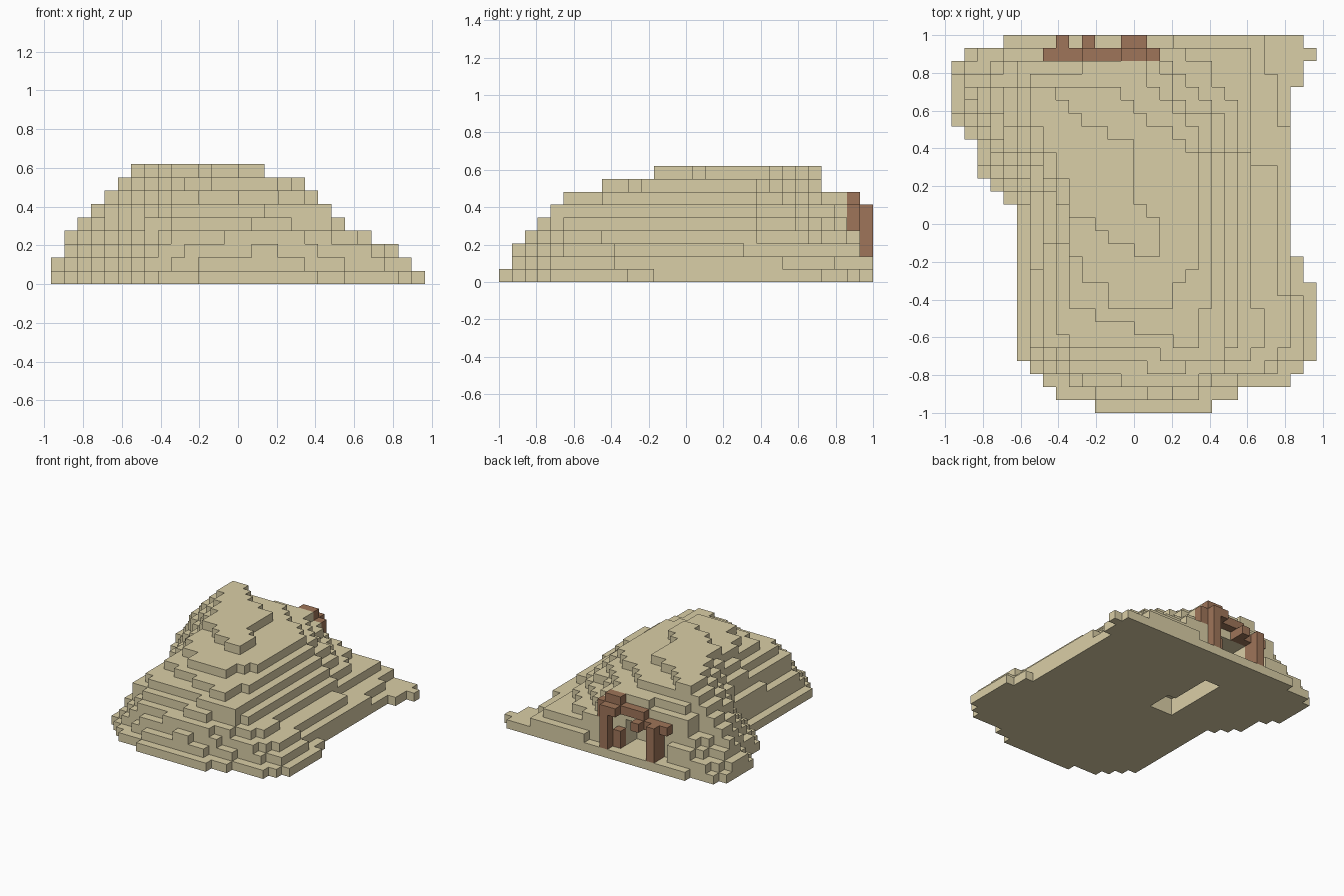
import bpy
import bmesh
from mathutils import Vector

default_cube = bpy.data.objects.get("Cube")
if default_cube:
    bpy.data.objects.remove(default_cube, do_unlink=True)

CELL = 2 / 29
ORIGIN = Vector((-14 * CELL, -1, 0))


def make_material(name, color):
    material = bpy.data.materials.new(name)
    material.use_nodes = True
    material.diffuse_color = color
    material.node_tree.nodes["Principled BSDF"].inputs["Base Color"].default_value = color
    return material


def box_cells(xs, ys, zs):
    """All grid cells inside half-open ranges."""
    return {(x, y, z) for x in range(*xs) for y in range(*ys) for z in range(*zs)}


def build_blocks(name, cells, material):
    """Skin a set of grid cells with their exposed faces only."""
    bm = bmesh.new()
    corners = {}

    def corner(position):
        key = tuple(position)
        if key not in corners:
            corners[key] = bm.verts.new(ORIGIN + Vector(key) * CELL)
        return corners[key]

    for cell in sorted(cells):
        for axis in range(3):
            for side in (0, 1):
                neighbour = list(cell)
                neighbour[axis] += 2 * side - 1
                if tuple(neighbour) in cells:
                    continue
                u, v = (axis + 1) % 3, (axis + 2) % 3
                loop = []
                for du, dv in ((0, 0), (1, 0), (1, 1), (0, 1)):
                    point = list(cell)
                    point[axis] += side
                    point[u] += du
                    point[v] += dv
                    loop.append(corner(point))
                bm.faces.new(loop if side else loop[::-1])
    mesh = bpy.data.meshes.new(name)
    bm.to_mesh(mesh)
    bm.free()
    mesh.materials.append(material)
    model = bpy.data.objects.new(name, mesh)
    bpy.context.collection.objects.link(model)
    return model


sand = make_material("sandstone", (0.70, 0.62, 0.385, 1))
wood = make_material("brown timber", (0.345, 0.178, 0.1, 1))

# Hill terraces: each level grows from a first row through spans of (end row, left, right)
heights = {}


def terrace(level, first_row, spans):
    row = first_row
    for end, left, right in spans:
        for y in range(row, end):
            for x in range(left, right):
                heights[x, y] = max(heights.get((x, y), 0), level)
        row = end


# Broad base
terrace(1, 0, [(1, 11, 20), (2, 8, 22), (3, 7, 26), (4, 6, 27), (10, 5, 28),
               (12, 5, 27), (16, 5, 26), (17, 4, 26), (18, 3, 26), (21, 2, 26),
               (22, 1, 26), (25, 0, 26), (27, 0, 27), (28, 1, 28), (29, 4, 27)])
terrace(2, 1, [(2, 11, 19), (3, 9, 22), (4, 7, 25), (9, 6, 27), (16, 6, 26),
               (17, 5, 26), (18, 4, 26), (19, 3, 26), (22, 2, 26), (23, 1, 25),
               (26, 0, 25), (27, 1, 24), (28, 2, 7)])
# Ledges beside the gateway
terrace(2, 27, [(28, 15, 24), (29, 17, 24)])
terrace(3, 27, [(28, 15, 23)])
# Lower slopes
terrace(3, 1, [(2, 15, 17), (3, 10, 20), (4, 8, 24), (5, 7, 25), (9, 6, 26),
               (17, 6, 25), (18, 5, 25), (19, 4, 25), (21, 3, 23), (23, 2, 23),
               (26, 1, 23), (27, 3, 23), (28, 4, 7)])
terrace(4, 2, [(3, 13, 19), (4, 9, 21), (5, 8, 23), (8, 7, 24), (11, 7, 23),
               (18, 6, 23), (19, 5, 23), (20, 4, 23), (22, 3, 22), (23, 2, 22),
               (24, 2, 22), (25, 1, 21), (26, 3, 20), (27, 4, 20)])
terrace(4, 27, [(28, 15, 18)])
# Middle slopes
terrace(5, 3, [(4, 15, 18), (5, 9, 21), (17, 7, 22), (19, 6, 22), (20, 5, 22),
               (21, 4, 21), (23, 3, 21), (24, 2, 20), (25, 2, 19), (26, 5, 18),
               (27, 5, 17)])
terrace(6, 4, [(5, 16, 21), (6, 9, 21), (13, 8, 21), (17, 7, 21), (19, 6, 21),
               (20, 5, 21), (23, 4, 20), (24, 3, 18), (25, 3, 17),
               (26, 5, 17), (27, 5, 16)])
# Upper slopes
terrace(7, 5, [(6, 17, 19), (7, 14, 19), (8, 11, 19), (13, 9, 20), (17, 8, 20),
               (19, 7, 20), (20, 6, 20), (22, 5, 19), (23, 4, 18), (24, 4, 17),
               (25, 4, 16), (26, 6, 15), (27, 10, 15)])
terrace(8, 8, [(10, 12, 17), (11, 10, 18), (12, 10, 19), (16, 9, 19), (18, 8, 19),
               (20, 7, 19), (21, 6, 18), (22, 6, 17), (23, 5, 15), (24, 5, 14),
               (25, 5, 13)])
# Summit ridge
terrace(9, 12, [(13, 14, 16), (14, 12, 16), (15, 11, 16), (16, 9, 15), (18, 9, 14),
                (20, 8, 14), (21, 7, 14), (22, 7, 12), (23, 6, 10), (24, 6, 9),
                (25, 6, 8)])

hill = {(x, y, z) for (x, y), top in heights.items() for z in range(top)}
# Cave mouth behind the arch and the hollow under the base
hill -= box_cells((9, 13), (25, 27), (1, 4))
hill -= box_cells((10, 13), (16, 19), (0, 2))
hill -= box_cells((10, 12), (19, 24), (0, 2))
build_blocks("terraced_hill", hill, sand)

# Ruined timber gateway at the back
gateway_parts = {
    "gate_tall_post": [((14, 15), (28, 29), (1, 6)), ((13, 14), (28, 29), (5, 6))],
    "gate_short_post": [((8, 9), (27, 29), (1, 5))],
    "gate_lintel": [((10, 13), (27, 28), (5, 6)), ((7, 8), (27, 28), (4, 5)),
                    ((9, 11), (27, 28), (4, 5)), ((10, 11), (28, 29), (4, 5))],
    "gate_cap": [((13, 15), (27, 28), (5, 7)), ((15, 16), (27, 28), (4, 6))],
    "gate_inner_stub": [((13, 14), (27, 28), (1, 3))],
}
for part, boxes in gateway_parts.items():
    cells = set()
    for box in boxes:
        cells |= box_cells(*box)
    build_blocks(part, cells, wood)
